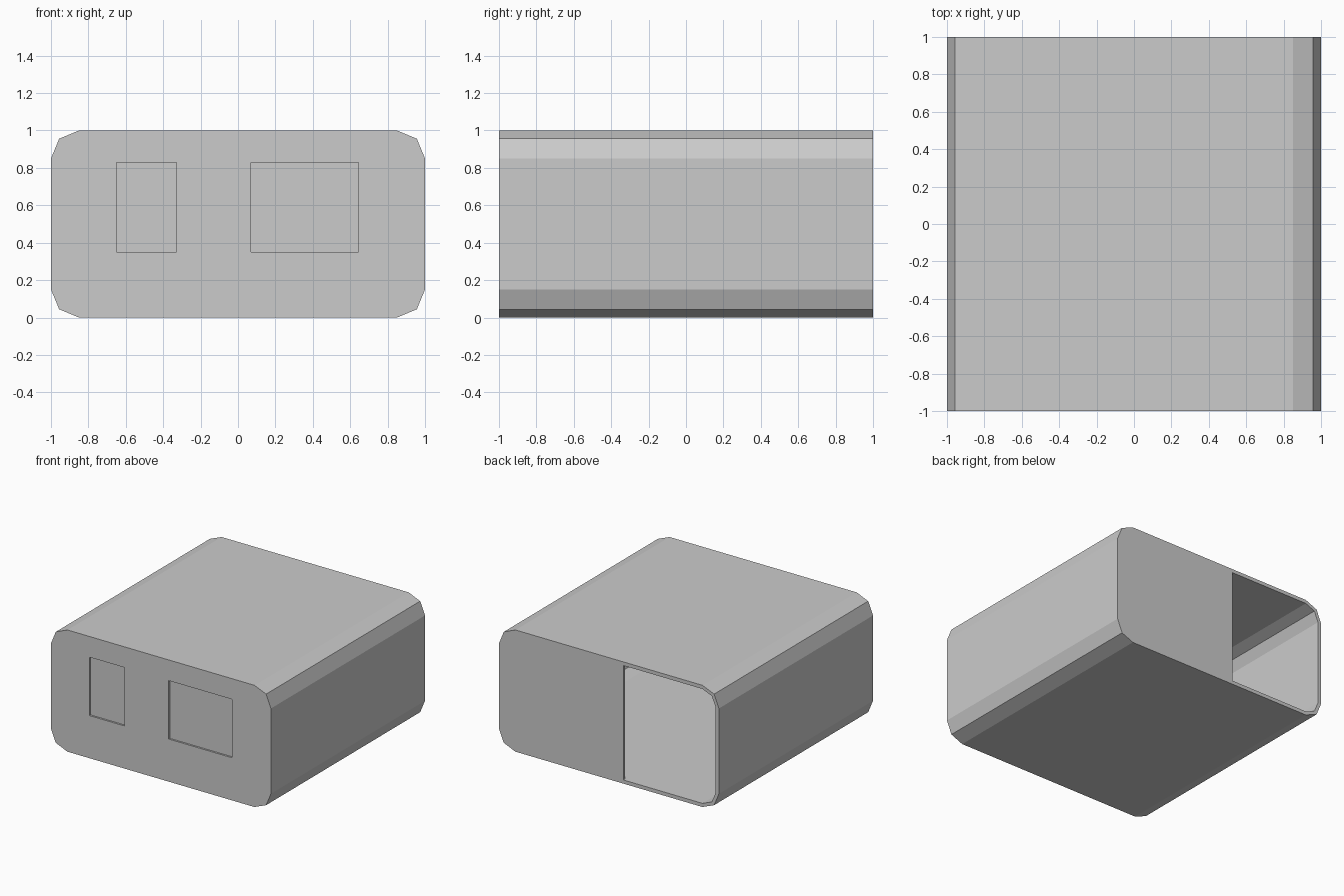
import bpy
import math

if "Cube" in bpy.data.objects:
    bpy.data.objects.remove(bpy.data.objects["Cube"])

WALL = 0.03      # shell thickness
PANEL = 0.02     # rear panel thickness
DOOR_X = -0.13   # edge of the rear opening


def rounded_outline(inset):
    """Rectangle outline in x/z with two-segment rounded corners."""
    r = 0.15 - inset
    pts = []
    for i, (sx, sz) in enumerate([(1, 1), (-1, 1), (-1, -1), (1, -1)]):
        for k in range(3):
            a = math.radians(90 * i + 45 * k)
            pts.append((sx * 0.85 + r * math.cos(a),
                        0.5 + sz * 0.35 + r * math.sin(a)))
    return pts


def prism(name, outline, y0, y1):
    """Extrude a counter-clockwise x/z outline from y0 to y1."""
    n = len(outline)
    verts = [(x, y, z) for y in (y0, y1) for x, z in outline]
    faces = [tuple(range(n)), tuple(reversed(range(n, 2 * n)))]
    faces += [(i, n + i, n + (i + 1) % n, (i + 1) % n) for i in range(n)]
    mesh = bpy.data.meshes.new(name)
    mesh.from_pydata(verts, [], faces)
    obj = bpy.data.objects.new(name, mesh)
    bpy.context.collection.objects.link(obj)
    return obj


def cut(body, cutter):
    """Subtract the cutter from the body and remove it."""
    cutter.hide_render = True
    bpy.context.view_layer.objects.active = body
    mod = body.modifiers.new("cut", 'BOOLEAN')
    mod.operation = 'DIFFERENCE'
    mod.solver = 'EXACT'
    mod.object = cutter
    bpy.ops.object.modifier_apply(modifier=mod.name)
    bpy.data.objects.remove(cutter)


# Outer shell
shell = prism("hollow_shell", rounded_outline(0), -1, 1)

# Hollow interior behind the front wall and rear panel
inner = rounded_outline(WALL)
cut(shell, prism("cavity_cutter", inner, -1 + WALL, 1 - PANEL))

# Rear opening on the left half
opening = [(DOOR_X, 1 - WALL)] + [p for p in inner if p[0] < 0] + [(DOOR_X, WALL)]
cut(shell, prism("opening_cutter", opening, 0.9, 1.1))

# Two shallow window recesses in the front
for x0, x1 in [(-0.65, -0.33), (0.07, 0.645)]:
    frame = [(x1, 0.35), (x1, 0.83), (x0, 0.83), (x0, 0.35)]
    cut(shell, prism("window_cutter", frame, -1.1, -0.985))
